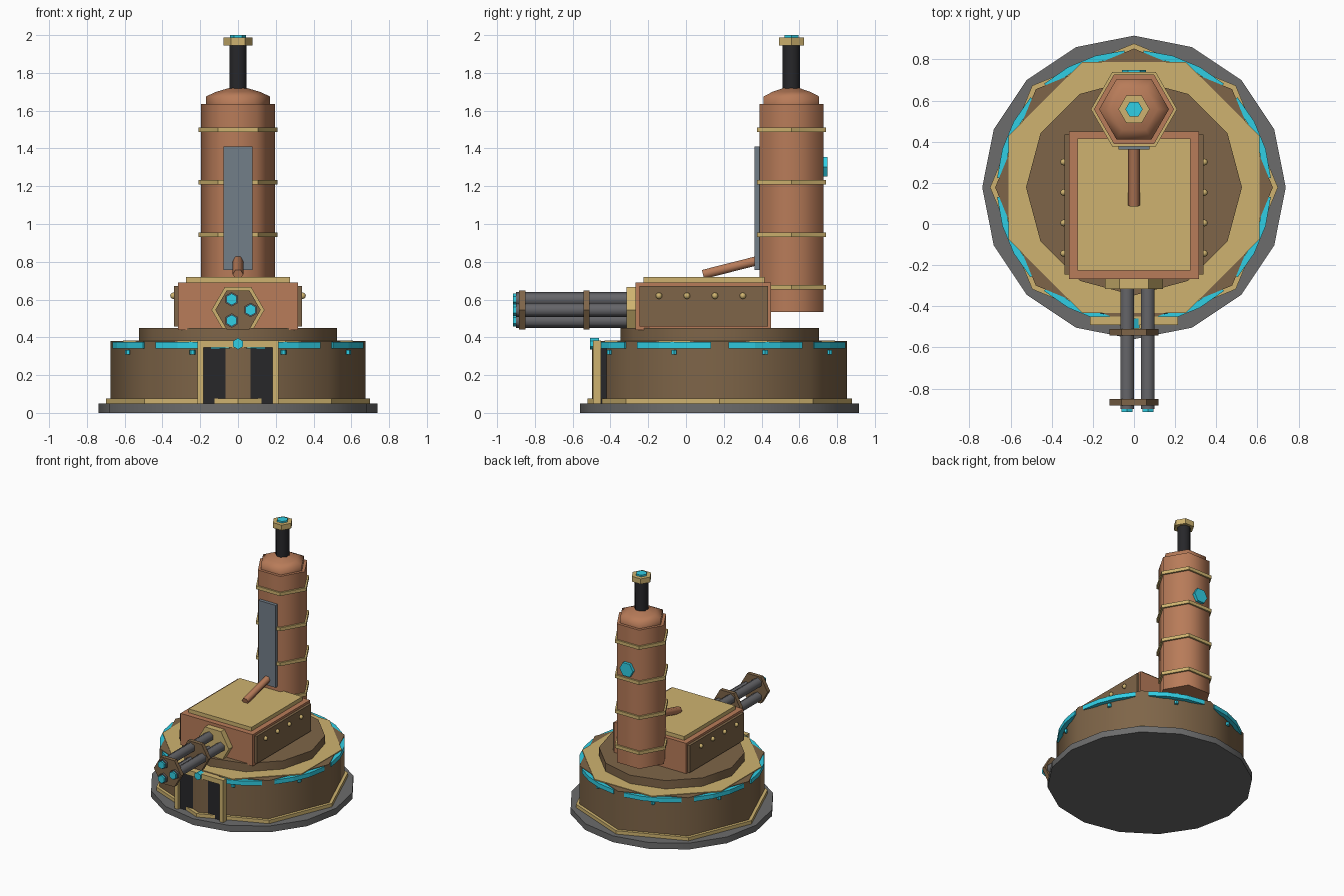
import bpy, bmesh
from math import pi, sin, cos, radians
from mathutils import Vector

if "Cube" in bpy.data.objects:
    bpy.data.objects.remove(bpy.data.objects["Cube"])

CY = 0.178          # base centre on y
TY = 0.558          # tower centre on y
GZ = 0.545          # gun axis height

def mat(name, r, g, b):
    m = bpy.data.materials.new(name)
    m.diffuse_color = (r, g, b, 1)
    m.use_nodes = True
    m.node_tree.nodes["Principled BSDF"].inputs["Base Color"].default_value = m.diffuse_color
    return m

STONE = mat("stone", 0.15, 0.15, 0.15)
BRONZE = mat("bronze", 0.21, 0.13, 0.065)
BRASS = mat("brass", 0.62, 0.45, 0.16)
COPPER = mat("copper", 0.48, 0.20, 0.10)
GLOW = mat("glow", 0.03, 0.62, 0.78)
DARK = mat("dark_iron", 0.02, 0.02, 0.023)
STEEL = mat("steel", 0.17, 0.21, 0.25)
GUN = mat("gunmetal", 0.13, 0.13, 0.14)

def finish(bm, name, m, smooth=None):
    bmesh.ops.recalc_face_normals(bm, faces=bm.faces[:])
    me = bpy.data.meshes.new(name)
    bm.to_mesh(me)
    bm.free()
    ob = bpy.data.objects.new(name, me)
    bpy.context.collection.objects.link(ob)
    me.materials.append(m)
    if smooth:
        bpy.ops.object.select_all(action='DESELECT')
        bpy.context.view_layer.objects.active = ob
        ob.select_set(True)
        bpy.ops.object.shade_smooth_by_angle(angle=radians(smooth))
    return ob

def lathe(name, m, origin, axis, profile, n, turn=0.0, smooth=None):
    """n-sided solid through (radius, distance) rings along an axis."""
    a = Vector(axis).normalized()
    u = Vector((1, 0, 0))
    v = a.cross(u)
    o = Vector(origin)
    bm = bmesh.new()
    rings = [[bm.verts.new(o + a * d + r * (u * cos(turn + 2 * pi * i / n) + v * sin(turn + 2 * pi * i / n)))
              for i in range(n)] for r, d in profile]
    for p, q in zip(rings, rings[1:]):
        for i in range(n):
            j = (i + 1) % n
            bm.faces.new((p[i], p[j], q[j], q[i]))
    bm.faces.new(rings[0])
    bm.faces.new(rings[-1])
    return finish(bm, name, m, smooth)

def column(name, m, x, y, z0, z1, r, n, turn=0.0, smooth=None):
    return lathe(name, m, (x, y, 0), (0, 0, 1), [(r, z0), (r, z1)], n, turn, smooth)

def rod(name, m, x, z, y0, y1, r, n=6, turn=0.0, smooth=None):
    return lathe(name, m, (x, 0, z), (0, 1, 0), [(r, y0), (r, y1)], n, turn, smooth)

def box(name, m, x0, x1, y0, y1, z0, z1):
    bm = bmesh.new()
    bmesh.ops.create_cube(bm, size=1)
    for v in bm.verts:
        v.co = ((x0 + x1) / 2 + v.co.x * (x1 - x0), (y0 + y1) / 2 + v.co.y * (y1 - y0),
                (z0 + z1) / 2 + v.co.z * (z1 - z0))
    return finish(bm, name, m)

# Round base
column("ground_slab", STONE, 0, CY, 0, 0.05, 0.738, 16, smooth=40)
column("base_trim", BRASS, 0, CY, 0.05, 0.077, 0.70, 8)
column("base_drum", BRONZE, 0, CY, 0.05, 0.38, 0.675, 8, smooth=60)
column("drum_top_plate", BRASS, 0, CY, 0.37, 0.384, 0.66, 8, pi / 8)
column("turntable", BRONZE, 0, CY, 0.38, 0.45, 0.525, 12, smooth=40)

# Glowing arcs and drops round the drum
for k in range(8):
    bm = bmesh.new()
    prev = None
    for i in range(4):
        t = radians(45 * k + 4 + 37 * i / 3)
        sec = [bm.verts.new((r * cos(t), CY + r * sin(t), z))
               for r, z in ((0.635, 0.342), (0.667, 0.342), (0.667, 0.376), (0.635, 0.376))]
        if prev:
            for a in range(4):
                b = (a + 1) % 4
                bm.faces.new((prev[a], prev[b], sec[b], sec[a]))
        else:
            bm.faces.new(sec)
        prev = sec
    bm.faces.new(prev)
    finish(bm, f"glow_arc_{k}", GLOW)
    t = radians(45 * k + 22.5)
    column(f"glow_drop_{k}", GLOW, 0.63 * cos(t), CY + 0.63 * sin(t), 0.308, 0.332, 0.016, 6)

# Doorway
box("door_panel", DARK, -0.185, 0.185, -0.47, -0.40, 0.05, 0.345)
box("door_lintel", BRASS, -0.215, 0.215, -0.492, -0.45, 0.345, 0.384)
for s in (-1, 1):
    xs = sorted((s * 0.182, s * 0.215))
    box("door_post", BRASS, *xs, -0.492, -0.45, 0.05, 0.35)
rod("door_gem", GLOW, 0, 0.366, -0.508, -0.46, 0.03, 6, pi / 6)

# Gun house
box("gun_house", COPPER, -0.317, 0.317, -0.268, 0.45, 0.44, 0.69)
box("house_roof", BRASS, -0.275, 0.275, -0.225, 0.415, 0.68, 0.72)
for s in (-1, 1):
    xs = sorted((s * 0.31, s * 0.338))
    box("side_panel", BRONZE, *xs, -0.245, 0.435, 0.457, 0.673)
    for i in range(4):
        bm = bmesh.new()
        bmesh.ops.create_uvsphere(bm, u_segments=8, v_segments=6, radius=0.017)
        bmesh.ops.translate(bm, verts=bm.verts[:], vec=(s * 0.342, -0.143 + 0.148 * i, 0.62))
        finish(bm, "rivet", BRASS, 60)

# Three-barrel gun
rod("gun_mount", BRASS, 0, GZ, -0.315, -0.26, 0.14)
for k in range(3):
    t = 2 * pi * k / 3
    x, z = 0.067 * cos(t), GZ + 0.065 * sin(t)
    rod(f"barrel_{k}", GUN, x, z, -0.90, -0.27, 0.038, 6, pi / 6, 70)
    rod(f"muzzle_glow_{k}", GLOW, x, z, -0.915, -0.88, 0.031, 6, pi / 6)
for y in (-0.867, -0.527):
    rod("barrel_clamp", BRONZE, 0, GZ, y - 0.016, y + 0.016, 0.12)

# Boiler tower
column("tower", COPPER, 0, TY, 0.535, 1.635, 0.195, 6, smooth=70)
for i in range(4):
    z = 0.665 + 0.278 * i
    column(f"tower_band_{i}", BRASS, 0, TY, z - 0.013, z + 0.013, 0.21, 6)
lathe("tower_dome", COPPER, (0, TY, 0), (0, 0, 1),
      [(0.17, 1.63), (0.17, 1.675), (0.115, 1.70), (0.04, 1.722)], 6, smooth=70)
column("chimney", DARK, 0, TY, 1.70, 1.95, 0.05, 8, pi / 8, smooth=70)
column("chimney_collar", BRASS, 0, TY, 1.945, 1.987, 0.076, 6)
column("chimney_glow", GLOW, 0, TY, 1.96, 2.0, 0.042, 6)
box("tower_plate", STEEL, -0.076, 0.076, 0.363, 0.395, 0.757, 1.41)
rod("rear_gem", GLOW, 0, 1.303, 0.715, 0.75, 0.059)

# Steam pipe from tower to roof
lathe("steam_pipe", COPPER, (0, 0.09, 0.733), (0, 0.30, 0.076), [(0.028, 0), (0.028, 0.33)], 6, smooth=70)
